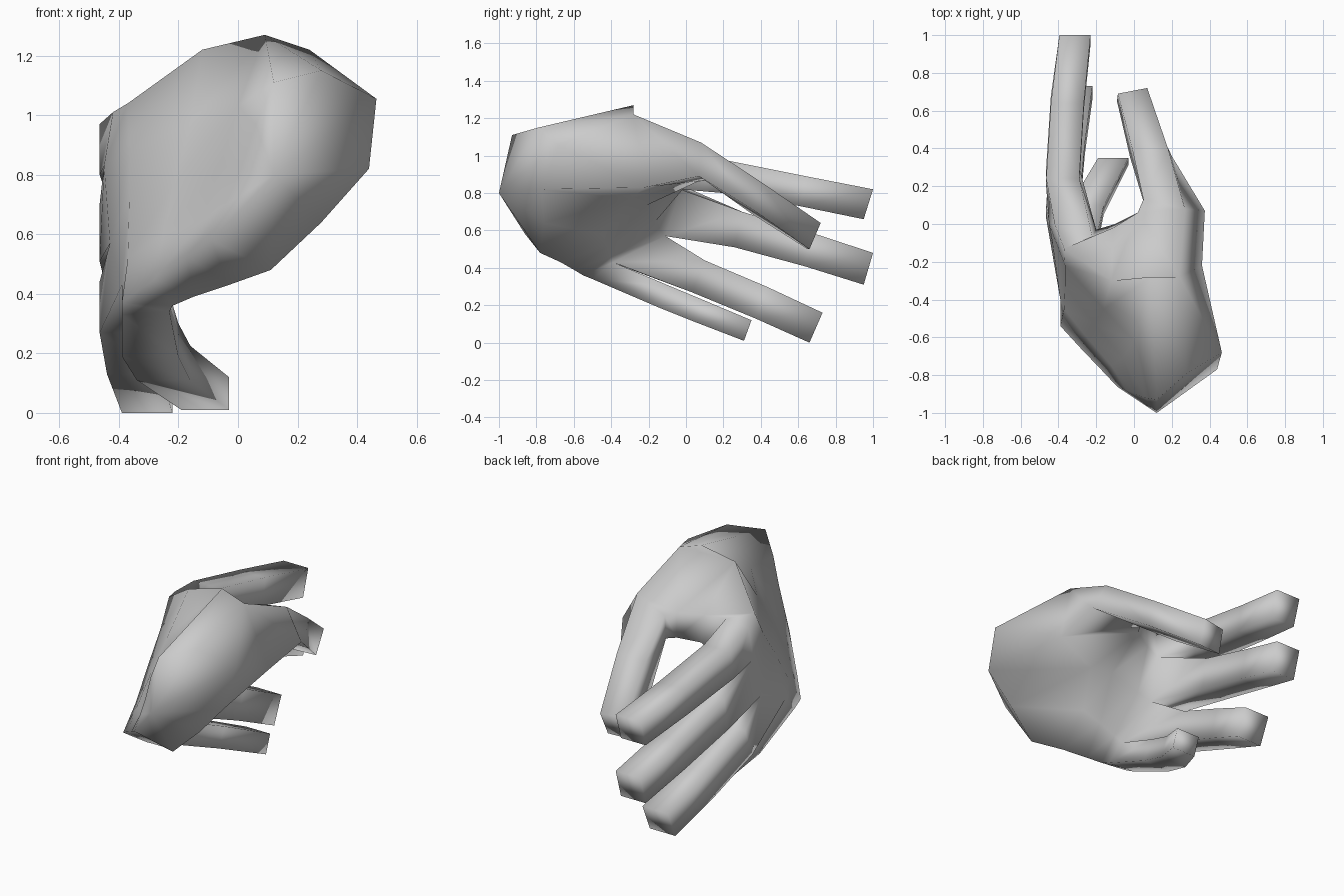
import bpy, bmesh

bm = bmesh.new()


def ring(points):
    return [bm.verts.new(p) for p in points]


def loft(a, b, skip=()):
    """Join two closed rings with quads, leaving out the skipped sides."""
    n = len(a)
    for i in range(n):
        if i not in skip:
            j = (i + 1) % n
            bm.faces.new((a[i], a[j], b[j], b[i]))


def digit(base, sections):
    """Run a four-sided tube from an opening in the palm to a flat tip."""
    for pts in sections:
        nxt = ring(pts)
        loft(base, nxt)
        base = nxt
    bm.faces.new(base)


def box(xb, xp, yu, zu, yd, zd):
    """Finger section: back and palm x, upper and lower edge (y, z)."""
    return [(xb, yu, zu), (xb, yd, zd), (xp, yd, zd), (xp, yu, zu)]


# palm rings: five points along the back, five returning along the palm
wrist = ring([(.12, -.93, 1.11), (.06, -.92, .97), (.01, -.90, .82),
              (-.04, -.88, .70), (-.09, -.86, .58), (.11, -.78, .48),
              (.28, -.76, .64), (.44, -.77, .82), (.465, -.68, 1.055),
              (.28, -.79, 1.15)])
heel = ring([(.09, -.28, 1.27), (0, -.62, 1.03), (-.06, -.71, .83),
             (-.12, -.75, .65), (-.17, -.775, .525), (-.03, -.67, .43),
             (0, -.45, .58), (.07, -.30, .77), (.36, -.22, .83),
             (.24, -.28, 1.22)])
middle = ring([(-.12, -.30, 1.22), (-.16, -.45, .97), (-.21, -.53, .78),
               (-.25, -.60, .60), (-.28, -.66, .45), (-.15, -.60, .39),
               (-.10, -.42, .52), (-.02, -.22, .73), (.02, .06, .86),
               (.02, .06, 1.01)])
knuckle = ring([(-.37, -.13, 1.04), (-.365, -.22, .88), (-.365, -.33, .72),
                (-.37, -.45, .52), (-.39, -.54, .37), (-.22, -.55, .36),
                (-.19, -.40, .46), (-.17, -.17, .64), (-.10, 0, .84),
                (-.11, -.02, 1.0)])
web = ring([(-.42, 0, 1.01), (-.45, 0, .83), (-.43, -.11, .57),
            (-.39, -.40, .43), (-.39, -.47, .33), (-.23, -.50, .34),
            (-.24, -.39, .43), (-.22, -.11, .57), (-.20, -.03, .82),
            (-.22, -.07, .99)])
loft(wrist, heel)
loft(heel, middle, skip=(8,))
loft(middle, knuckle)
loft(knuckle, web)

# domed wrist end
tip = bm.verts.new((.12, -1, .80))
for i in range(10):
    bm.faces.new((wrist[i], wrist[(i + 1) % 10], tip))

# four fingers, index to little
fingers = [
    [(-.465, -.29, .24, .97, .20, .80), (-.44, -.265, .64, .89, .61, .73),
     (-.395, -.23, 1.0, .82, .95, .66)],
    [(-.465, -.29, .30, .70, .26, .51), (-.44, -.27, .68, .585, .63, .41),
     (-.395, -.23, 1.0, .48, .95, .31)],
    [(-.465, -.29, .10, .44, .03, .27), (-.44, -.26, .43, .30, .37, .13),
     (-.39, -.22, .73, .16, .66, 0)],
    [(-.39, -.20, -.08, .30, -.15, .19), (-.34, -.16, .10, .225, .05, .11),
     (-.19, -.03, .35, .12, .31, .01)],
]
for i, secs in enumerate(fingers):
    digit([web[i], web[i + 1], web[8 - i], web[9 - i]],
          [box(*s) for s in secs])

# thumb
digit([heel[9], heel[8], middle[8], middle[9]], [
    [(.27, .08, 1.07), (.375, .07, .89), (.05, .12, .87), (.05, .13, 1.01)],
    [(.18, .40, .86), (.20, .36, .71), (-.02, .35, .69), (-.01, .40, .85)],
    [(.07, .72, .64), (.06, .66, .50), (-.09, .65, .50), (-.085, .69, .64)],
])

bmesh.ops.recalc_face_normals(bm, faces=bm.faces)
for f in bm.faces:
    f.smooth = True
mesh = bpy.data.meshes.new("hand")
bm.to_mesh(mesh)
bm.free()
hand = bpy.data.objects.new("hand", mesh)
bpy.context.collection.objects.link(hand)
